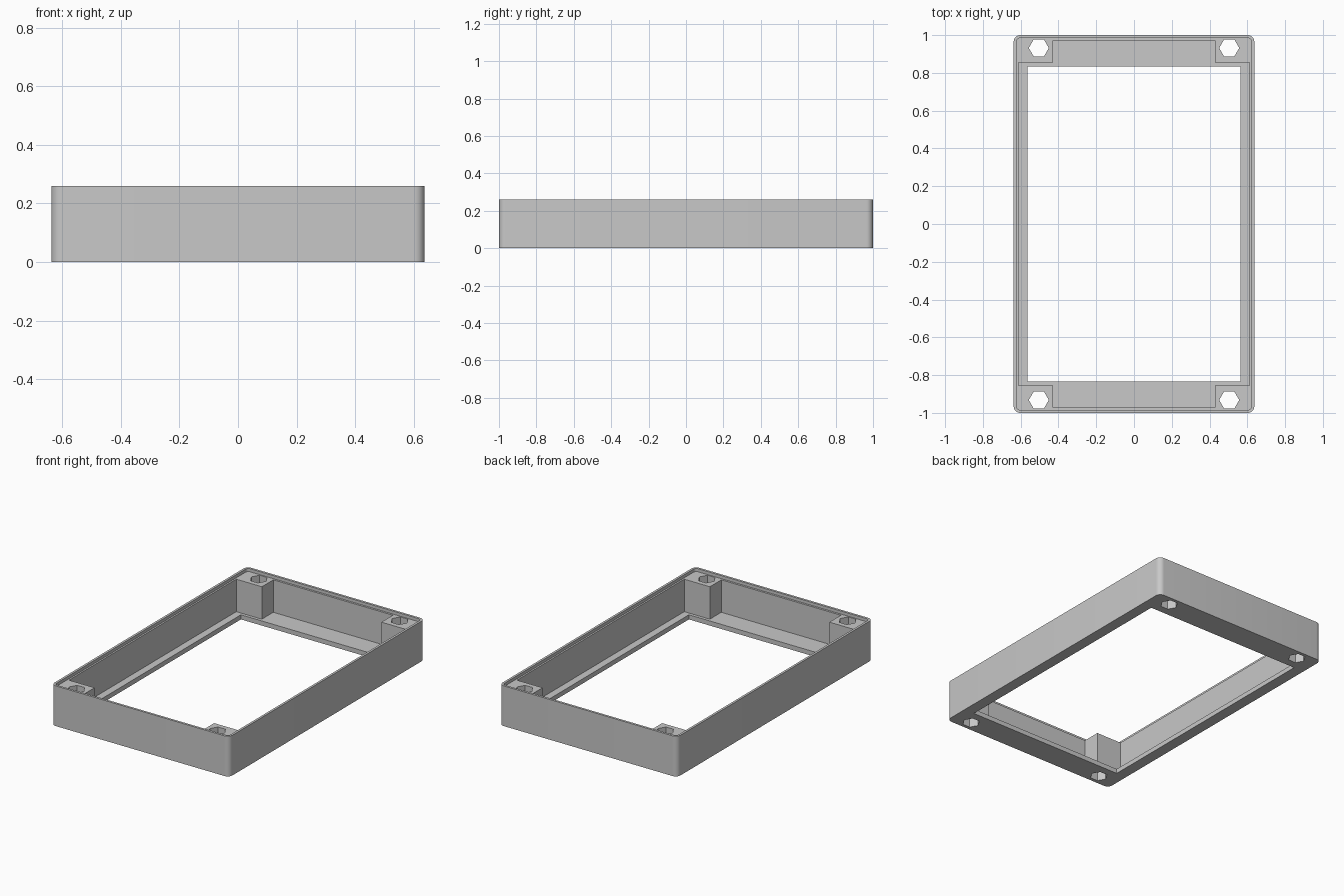
import bpy, bmesh
from math import cos, sin, pi, radians

if "Cube" in bpy.data.objects:
    bpy.data.objects.remove(bpy.data.objects["Cube"], do_unlink=True)

HEIGHT, FLOOR, LEDGE = 0.26, 0.03, 0.24

grey = bpy.data.materials.new("plain grey")
grey.use_nodes = True
color = (0.58, 0.58, 0.58, 1)
grey.diffuse_color = color
grey.node_tree.nodes["Principled BSDF"].inputs["Base Color"].default_value = color


def prism(name, outline, z0, z1):
    """Extrude a counter-clockwise outline from z0 to z1."""
    bm = bmesh.new()
    face = bm.faces.new([bm.verts.new((x, y, z0)) for x, y in outline])
    top = bmesh.ops.extrude_face_region(bm, geom=[face])["geom"]
    bmesh.ops.translate(bm, vec=(0, 0, z1 - z0),
                        verts=[v for v in top if isinstance(v, bmesh.types.BMVert)])
    bmesh.ops.recalc_face_normals(bm, faces=bm.faces)
    mesh = bpy.data.meshes.new(name)
    bm.to_mesh(mesh)
    bm.free()
    mesh.materials.append(grey)
    obj = bpy.data.objects.new(name, mesh)
    bpy.context.collection.objects.link(obj)
    return obj


def rounded(hx, hy, r, steps=8):
    """Rectangle outline with rounded corners."""
    pts = []
    for i, (sx, sy) in enumerate([(1, 1), (-1, 1), (-1, -1), (1, -1)]):
        for k in range(steps + 1):
            a = (i + k / steps) * pi / 2
            pts.append((sx * (hx - r) + r * cos(a), sy * (hy - r) + r * sin(a)))
    return pts


def rect(hx, hy):
    return [(-hx, -hy), (hx, -hy), (hx, hy), (-hx, hy)]


def plus(hx, hy, ix, iy):
    """Rectangle outline with its four corners notched out."""
    quarter = [(hx, iy), (ix, iy), (ix, hy)]
    pts = list(quarter)
    pts += [(-x, y) for x, y in reversed(quarter)]
    pts += [(-x, -y) for x, y in quarter]
    pts += [(x, -y) for x, y in reversed(quarter)]
    return pts


# Outer body with rounded vertical corners
frame = prism("open_frame", rounded(0.637, 1.0, 0.035), 0, HEIGHT)

# Rim recess, cavity that leaves the corner posts, and floor opening
cutters = [
    prism("rim_recess_cutter", rounded(0.622, 0.985, 0.02), LEDGE, HEIGHT + 0.1),
    prism("cavity_cutter", plus(0.611, 0.972, 0.428, 0.855), FLOOR, HEIGHT + 0.05),
    prism("opening_cutter", rect(0.564, 0.835), -0.1, HEIGHT + 0.02),
]

# Hexagonal holes through the corner posts
for sx in (-1, 1):
    for sy in (-1, 1):
        hexagon = [(sx * 0.504 + 0.053 * cos(i * pi / 3),
                    sy * 0.932 + 0.053 * sin(i * pi / 3)) for i in range(6)]
        cutters.append(prism("hex_hole_cutter", hexagon, -0.05, HEIGHT + 0.03))

for cutter in cutters:
    cutter.hide_render = True
    mod = frame.modifiers.new(cutter.name, "BOOLEAN")
    mod.operation = "DIFFERENCE"
    mod.solver = "EXACT"
    mod.object = cutter

# Bake the cuts and drop the cutters
bpy.context.view_layer.update()
evaluated = frame.evaluated_get(bpy.context.evaluated_depsgraph_get())
result = bpy.data.meshes.new_from_object(evaluated)
frame.modifiers.clear()
frame.data = result
for cutter in cutters:
    bpy.data.objects.remove(cutter, do_unlink=True)

# Smooth only the rounded corners
bpy.ops.object.select_all(action="DESELECT")
frame.select_set(True)
bpy.context.view_layer.objects.active = frame
bpy.ops.object.shade_smooth_by_angle(angle=radians(30))
